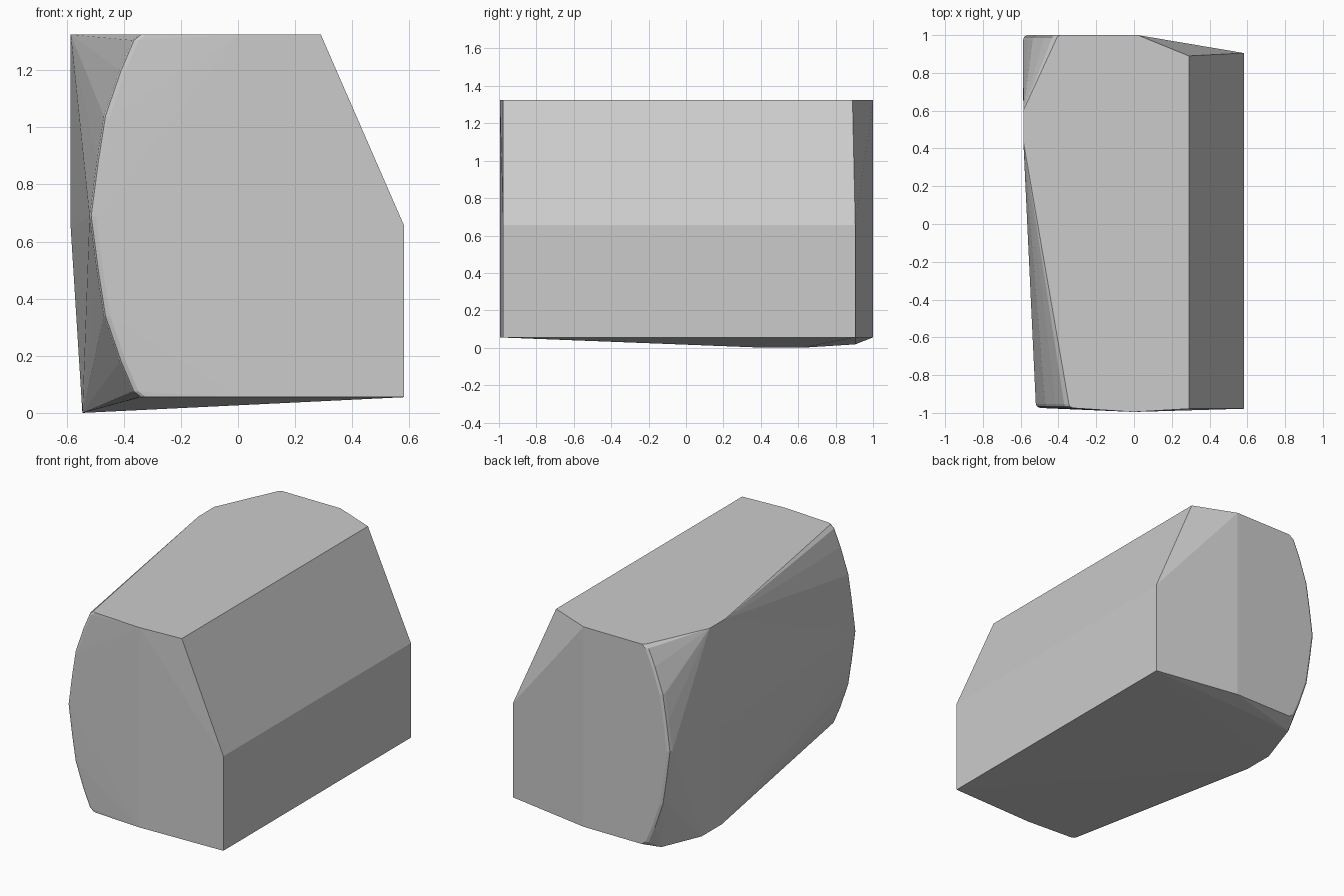
import bpy, bmesh

if "Cube" in bpy.data.objects:
    bpy.data.objects.remove(bpy.data.objects["Cube"])

TOP, LOW, MID = 1.325, 0.055, 0.69
pts = []

# right-hand side: vertical wall, sloped shoulder, slightly peaked front and back
profile = [(0.582, LOW), (0.582, 0.655), (0.29, TOP)]
for x, z in profile:
    pts += [(x, -0.978, z), (x, 0.905 if z < 1 else 0.89, z)]
for z in (LOW, TOP):
    pts += [(0.0, -0.995, z), (0.02, 1.0, z)]

# bowed left edges of the front and back, each with a softened rim
bow = [(0.0, 0.635), (0.025, 0.615), (0.07, 0.51), (0.125, 0.35),
       (0.15, 0.19), (0.175, 0.0)]

def bowed_edge(x0, y_rim, y_face):
    for dx, dz in bow:
        for s in (-1, 1):
            z = MID + s * dz
            pts.append((x0 - dx, y_rim, z))
            pts.append((x0 - dx + 0.006, (y_rim * 0.35 + y_face * 0.65), z))
            pts.append((x0 - dx + 0.022, y_face, z))

bowed_edge(-0.345, -0.952, -0.974)
bowed_edge(-0.412, 0.975, 1.0)

# left flank: top ridge and lowest keel
pts += [(-0.586, 0.44, TOP), (-0.586, 0.60, TOP), (-0.586, 0.5, 0.65),
        (-0.545, 0.42, 0.0), (-0.545, 0.62, 0.0), (-0.46, 0.905, 0.018)]

# wrap everything in one convex block
bm = bmesh.new()
for p in pts:
    bm.verts.new(p)
res = bmesh.ops.convex_hull(bm, input=bm.verts[:])
loose = [v for v in bm.verts if not v.link_faces]
bmesh.ops.delete(bm, geom=loose, context='VERTS')
bmesh.ops.dissolve_limit(bm, angle_limit=0.01, verts=bm.verts[:], edges=bm.edges[:])
bmesh.ops.recalc_face_normals(bm, faces=bm.faces[:])
mesh = bpy.data.meshes.new("faceted_block")
bm.to_mesh(mesh)
bm.free()
block = bpy.data.objects.new("faceted_block", mesh)
bpy.context.collection.objects.link(block)
